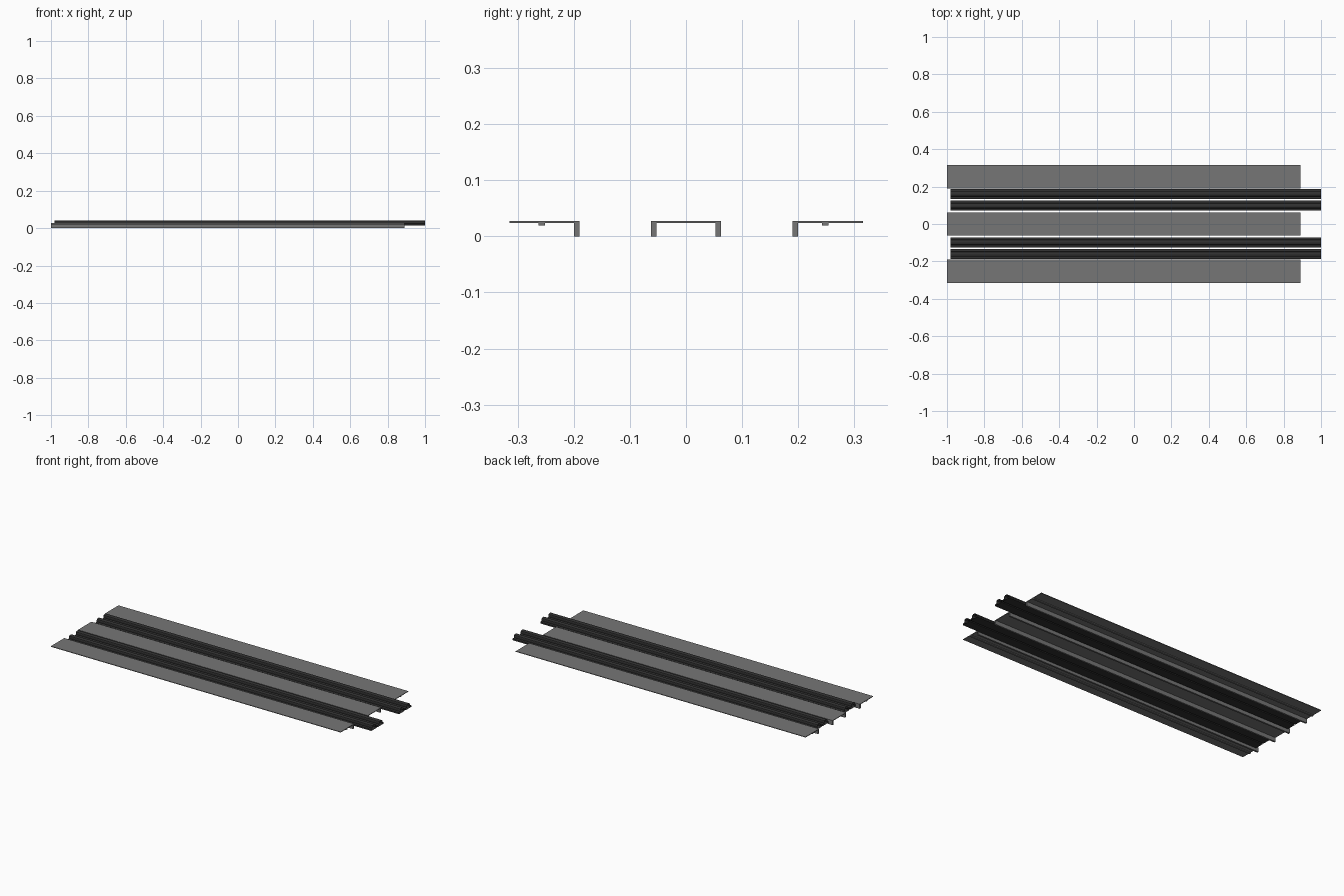
import bpy
import math

if "Cube" in bpy.data.objects:
    bpy.data.objects.remove(bpy.data.objects["Cube"])


def material(name, v):
    m = bpy.data.materials.new(name)
    m.diffuse_color = (v, v, v, 1)
    m.use_nodes = True
    m.node_tree.nodes["Principled BSDF"].inputs["Base Color"].default_value = m.diffuse_color
    return m


DECK = material("deck_grey", 0.18)
RAIL = material("rail_dark", 0.03)


def extrude(name, profile, x0, x1, mat, caps=True):
    """Sweep a closed (y, z) outline along x."""
    n = len(profile)
    verts = [(x, y, z) for x in (x0, x1) for y, z in profile]
    faces = [(i, (i + 1) % n, (i + 1) % n + n, i + n) for i in range(n)]
    if caps:
        faces += [tuple(range(n))[::-1], tuple(range(n, 2 * n))]
    # keep normals outward whichever way the outline winds
    area = sum(profile[i][0] * profile[(i + 1) % n][1]
               - profile[(i + 1) % n][0] * profile[i][1] for i in range(n))
    if area < 0:
        faces = [f[::-1] for f in faces]
    me = bpy.data.meshes.new(name)
    me.from_pydata(verts, [], faces)
    me.materials.append(mat)
    ob = bpy.data.objects.new(name, me)
    bpy.context.collection.objects.link(ob)
    return ob


def rect(y0, y1, z0, z1):
    return [(y0, z0), (y1, z0), (y1, z1), (y0, z1)]


TOP, UNDER = 0.027, 0.0235

# centre deck: plate with a lip down each side
extrude("centre_deck", [(-0.0625, 0), (-0.0525, 0), (-0.0525, UNDER), (0.0525, UNDER),
                        (0.0525, 0), (0.0625, 0), (0.0625, TOP), (-0.0625, TOP)],
        -1, 0.89, DECK)

# side decks: plate with a lip on the inner edge
for s, side in ((-1, "front"), (1, "back")):
    outline = [(0.19, 0), (0.20, 0), (0.20, UNDER), (0.315, UNDER), (0.315, TOP), (0.19, TOP)]
    extrude(side + "_deck", [(s * y, z) for y, z in outline], -1, 0.89, DECK)

# thin strips under the side decks
extrude("front_under_strip", rect(-0.263, -0.251, 0.019, UNDER), -1, 0.89, DECK)
extrude("back_under_strip", rect(0.242, 0.254, 0.019, UNDER), -1, 0.89, DECK)

# open-ended hollow rails: flanged foot, rounded head, two per slot
head = [(0.0315 + 0.014 * math.cos(a), 0.034 + 0.008 * math.sin(a))
        for a in (math.pi * i / 6 for i in range(7))]
half = ([(0.004, 0.013), (0.057, 0.013), (0.057, 0.022), (0.0455, 0.024)]
        + head + [(0.0175, 0.024), (0.004, 0.022)])
for c, slot in ((-0.129, "front"), (0.129, "back")):
    for s, part in ((-1, "near"), (1, "far")):
        extrude(f"{slot}_rail_{part}", [(c + s * u, z) for u, z in half],
                -0.98, 1.0, RAIL, caps=False)
